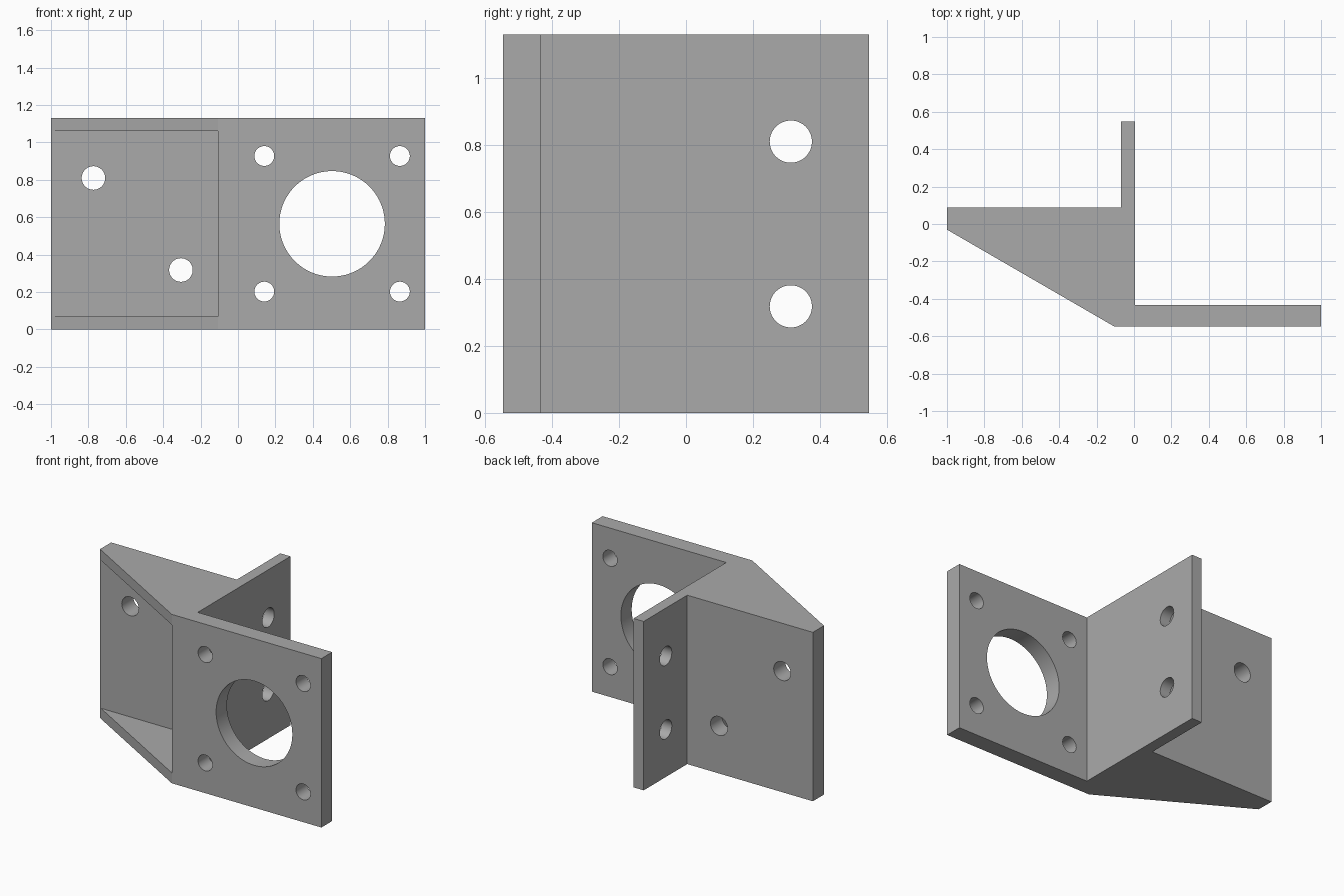
import bpy, bmesh, math
from mathutils import Matrix

cube = bpy.data.objects.get("Cube")
if cube:
    bpy.data.objects.remove(cube, do_unlink=True)

HEIGHT = 1.13
GUSSET = 0.07

grey = bpy.data.materials.new("plain_grey")
grey.use_nodes = True
colour = (0.4, 0.4, 0.4, 1)
grey.diffuse_color = colour
grey.node_tree.nodes["Principled BSDF"].inputs["Base Color"].default_value = colour


def finish(name, bm):
    bmesh.ops.recalc_face_normals(bm, faces=bm.faces)
    mesh = bpy.data.meshes.new(name)
    bm.to_mesh(mesh)
    bm.free()
    mesh.materials.append(grey)
    obj = bpy.data.objects.new(name, mesh)
    bpy.context.collection.objects.link(obj)
    return obj


def prism(name, outline, z0, z1):
    bm = bmesh.new()
    face = bm.faces.new([bm.verts.new((x, y, z0)) for x, y in outline])
    top = bmesh.ops.extrude_face_region(bm, geom=[face])["geom"]
    verts = [v for v in top if isinstance(v, bmesh.types.BMVert)]
    bmesh.ops.translate(bm, verts=verts, vec=(0, 0, z1 - z0))
    return finish(name, bm)


def drill(name, centre, radius, axis, length=0.4, sides=64):
    bm = bmesh.new()
    turn = Matrix.Rotation(math.pi / 2, 4, "X" if axis == "Y" else "Y")
    bmesh.ops.create_cone(bm, cap_ends=True, segments=sides, radius1=radius,
                          radius2=radius, depth=length,
                          matrix=Matrix.Translation(centre) @ turn)
    return finish(name, bm)


# Bracket body: motor plate, mounting plate, side wall and sloped gussets
bracket = prism("motor_bracket", [
    (-1, -0.03), (-0.107, -0.547), (1, -0.547), (1, -0.433), (0.005, -0.433),
    (0.005, 0.547), (-0.07, 0.547), (-0.07, 0.087), (-1, 0.087)], 0, HEIGHT)

# Pocket between the upper and lower gussets
cutters = [prism("pocket_cutter", [
    (-1.1, -0.8), (-0.107, -0.8), (-0.107, -0.035), (-1.1, -0.035)],
    GUSSET, HEIGHT - GUSSET)]

# Motor plate: large bore and four screw holes
mx, mz, spacing = 0.503, HEIGHT / 2, 0.3625
cutters.append(drill("bore_cutter", (mx, -0.49, mz), 0.282, "Y", sides=96))
for sx in (-1, 1):
    for sz in (-1, 1):
        cutters.append(drill("motor_screw_cutter",
                             (mx + sx * spacing, -0.49, mz + sz * spacing), 0.053, "Y"))

# Mounting plate and side wall: two holes each
for x, z in ((-0.773, 0.81), (-0.305, 0.318)):
    cutters.append(drill("mount_screw_cutter", (x, 0.03, z), 0.063, "Y"))
    cutters.append(drill("wall_screw_cutter", (-0.03, 0.313, z), 0.063, "X"))

for cutter in cutters:
    cutter.hide_render = True
    mod = bracket.modifiers.new(cutter.name, "BOOLEAN")
    mod.operation = "DIFFERENCE"
    mod.solver = "EXACT"
    mod.object = cutter

# Apply the cuts and discard the cutters
bpy.ops.object.select_all(action="DESELECT")
bracket.select_set(True)
bpy.context.view_layer.objects.active = bracket
for mod in list(bracket.modifiers):
    bpy.ops.object.modifier_apply(modifier=mod.name)
for cutter in cutters:
    bpy.data.objects.remove(cutter, do_unlink=True)
bpy.ops.object.shade_smooth_by_angle(angle=math.radians(30))
